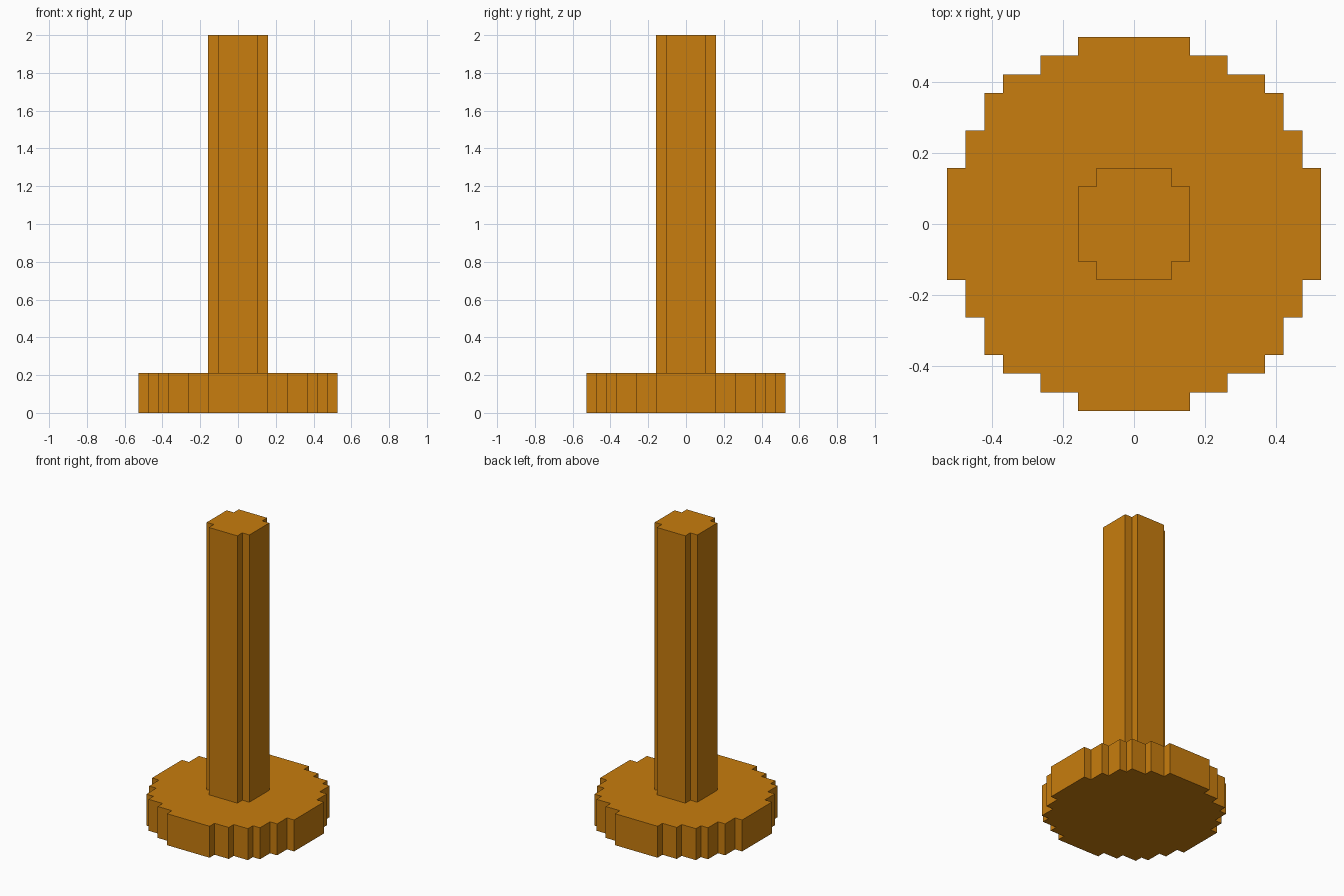
import bpy
import bmesh

if "Cube" in bpy.data.objects:
    bpy.data.objects.remove(bpy.data.objects["Cube"])

U = 2 / 38  # one block unit: the model is 38 blocks tall

amber = bpy.data.materials.new("amber")
amber.diffuse_color = (0.578, 0.205, 0.0044, 1)
amber.use_nodes = True
amber.node_tree.nodes["Principled BSDF"].inputs["Base Color"].default_value = amber.diffuse_color


def stepped_outline(corners):
    """Closed stepped outline from the outer corners of one quadrant (top to right)."""
    quarter = []
    for i, (x, y) in enumerate(corners):
        quarter.append((x, y))
        if i + 1 < len(corners):
            quarter.append((x, corners[i + 1][1]))  # inner corner of the step
    # rotate the clockwise quadrant around the centre
    points = []
    for _ in range(4):
        points += quarter
        quarter = [(y, -x) for x, y in quarter]
    return points[::-1]


def stepped_prism(name, corners, bottom, top):
    bm = bmesh.new()
    verts = [bm.verts.new((x * U, y * U, bottom * U)) for x, y in stepped_outline(corners)]
    face = bm.faces.new(verts)
    result = bmesh.ops.extrude_face_region(bm, geom=[face], use_keep_orig=True)
    moved = [g for g in result["geom"] if isinstance(g, bmesh.types.BMVert)]
    bmesh.ops.translate(bm, verts=moved, vec=(0, 0, (top - bottom) * U))
    bmesh.ops.recalc_face_normals(bm, faces=bm.faces[:])
    mesh = bpy.data.meshes.new(name)
    bm.to_mesh(mesh)
    bm.free()
    mesh.materials.append(amber)
    obj = bpy.data.objects.new(name, mesh)
    bpy.context.collection.objects.link(obj)
    return obj


# Round blocky foot
stepped_prism("base_disc", [(3, 10), (5, 9), (7, 8), (8, 7), (9, 5), (10, 3)], 0, 4)
# Upright post with notched corners
stepped_prism("post", [(2, 3), (3, 2)], 4, 38)
